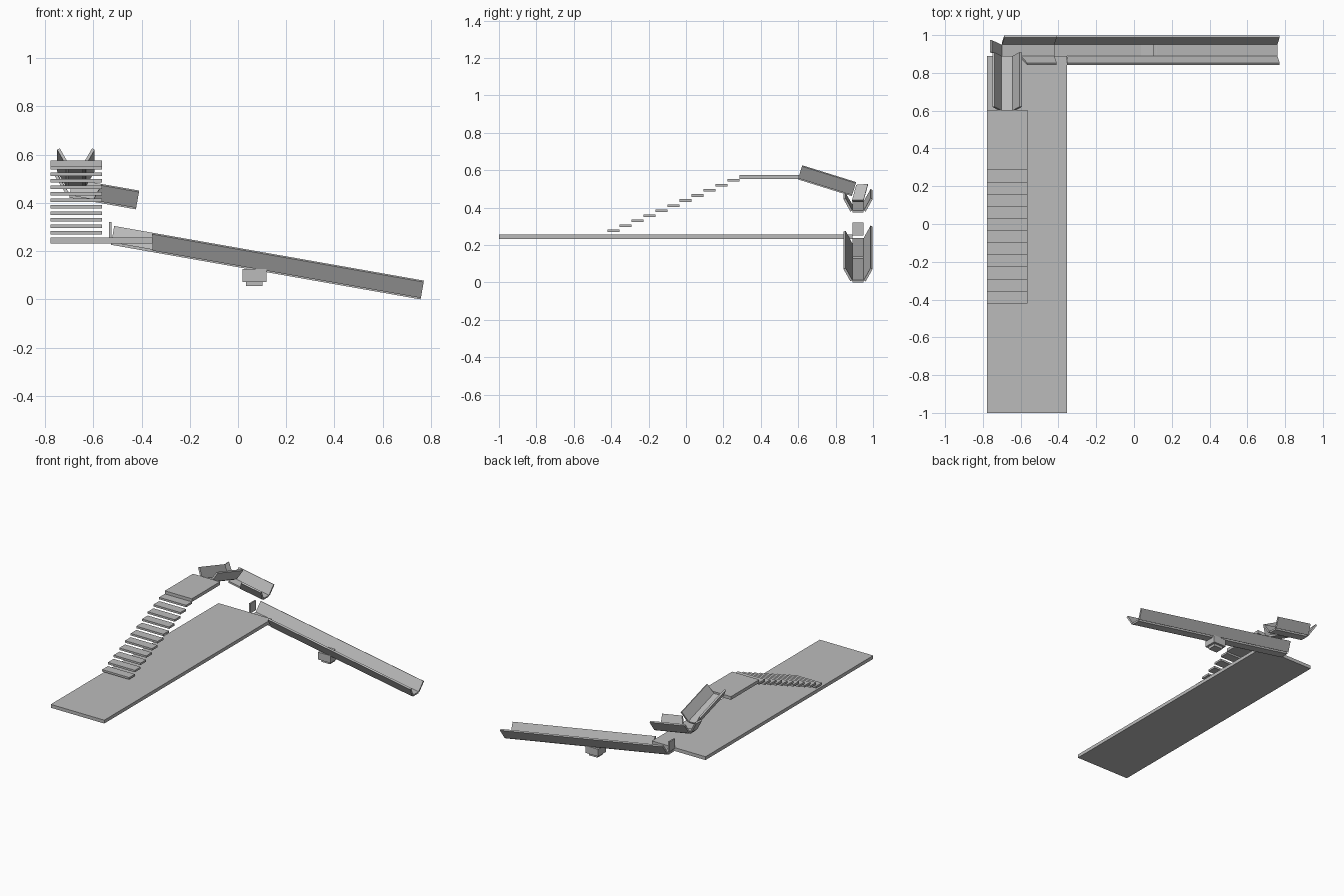
import bpy, bmesh
from math import radians
from mathutils import Matrix

cube = bpy.data.objects.get("Cube")
if cube:
    bpy.data.objects.remove(cube, do_unlink=True)

GREY = (0.5, 0.5, 0.5, 1.0)
mat = bpy.data.materials.new("plain_grey")
mat.use_nodes = True
mat.diffuse_color = GREY
for node in mat.node_tree.nodes:
    if node.type == 'BSDF_PRINCIPLED':
        node.inputs["Base Color"].default_value = GREY


def finish(name, bm, matrix=Matrix()):
    bmesh.ops.recalc_face_normals(bm, faces=bm.faces)
    bm.transform(matrix)
    mesh = bpy.data.meshes.new(name)
    bm.to_mesh(mesh)
    bm.free()
    mesh.materials.append(mat)
    obj = bpy.data.objects.new(name, mesh)
    bpy.context.collection.objects.link(obj)
    return obj


def prism(bm, ring_a, ring_b):
    """Solid between two matching rings of points."""
    a = [bm.verts.new(p) for p in ring_a]
    b = [bm.verts.new(p) for p in ring_b]
    bm.faces.new(a)
    bm.faces.new(b[::-1])
    for i in range(len(a)):
        j = (i + 1) % len(a)
        bm.faces.new((a[i], b[i], b[j], a[j]))


def box(name, x, y, z):
    bm = bmesh.new()
    corners = [(x[0], y[0]), (x[1], y[0]), (x[1], y[1]), (x[0], y[1])]
    prism(bm, [(*c, z[0]) for c in corners], [(*c, z[1]) for c in corners])
    return finish(name, bm)


# Trough cross-section: (sideways, up)
FLOOR = [(-0.03, 0), (0.03, 0), (0.03, 0.012), (-0.03, 0.012)]
WALL = [(0.03, 0.012), (0.041, 0.006), (0.078, 0.073), (0.067, 0.079)]


def chute(name, origin, heading, slope, length, right_start=(0, 0)):
    """Sloping trough; right_start is where its right wall begins (base, rim)."""
    place = (Matrix.Translation(origin) @ Matrix.Rotation(radians(heading), 4, 'Z')
             @ Matrix.Rotation(radians(slope), 4, 'Y'))
    right = [(-v, h) for v, h in WALL]
    for part, section, start in (("floor", FLOOR, (0, 0)), ("left_wall", WALL, (0, 0)),
                                 ("right_wall", right, right_start)):
        bm = bmesh.new()
        first = [(start[0] if h < 0.04 else start[1], v, h) for v, h in section]
        prism(bm, first, [(length, v, h) for v, h in section])
        finish(f"{name}_{part}", bm, place)


# Long base deck, stairs and landing
box("base_deck", (-0.777, -0.355), (-1, 0.89), (0.232, 0.256))
STAIR_X = (-0.777, -0.564)
PITCH = 0.0642
for i in range(11):
    y = -0.421 + i * PITCH
    z = 0.269 + i * 0.027
    box(f"stair_step_{i + 1}", STAIR_X, (y, y + PITCH), (z, z + 0.014))
box("landing", STAIR_X, (0.285, 0.603), (0.552, 0.575))

# Three troughs, from the landing downwards
chute("upper_chute", (-0.672, 0.598, 0.551), 90, 17.3, 0.302)
chute("corner_chute", (-0.70, 0.92, 0.422), 0, 10, 0.281, (0.10, 0.123))
chute("long_chute", (-0.527, 0.92, 0.2264), 0, 10, 1.304, (0.175, 0.161))

# Leaning deflector at the turn
bm = bmesh.new()
inner = [(-0.70, 0.888, 0.44), (-0.70, 0.949, 0.44), (-0.752, 0.973, 0.527), (-0.752, 0.910, 0.522)]
prism(bm, inner, [(x - 0.011, y, z - 0.006) for x, y, z in inner])
finish("corner_deflector", bm)

# Stop plate at the head of the long trough
box("stop_plate", (-0.535, -0.525), (0.89, 0.95), (0.25, 0.32))

# Support post with its collar
box("support_post", (0.034, 0.102), (0.89, 0.95), (0.055, 0.139))
for name, x, y in (("left", (0.102, 0.118), (0.875, 0.965)), ("right", (0.018, 0.034), (0.875, 0.965)),
                   ("front", (0.034, 0.102), (0.875, 0.89)), ("back", (0.034, 0.102), (0.95, 0.965))):
    box(f"support_collar_{name}", x, y, (0.073, 0.125))
